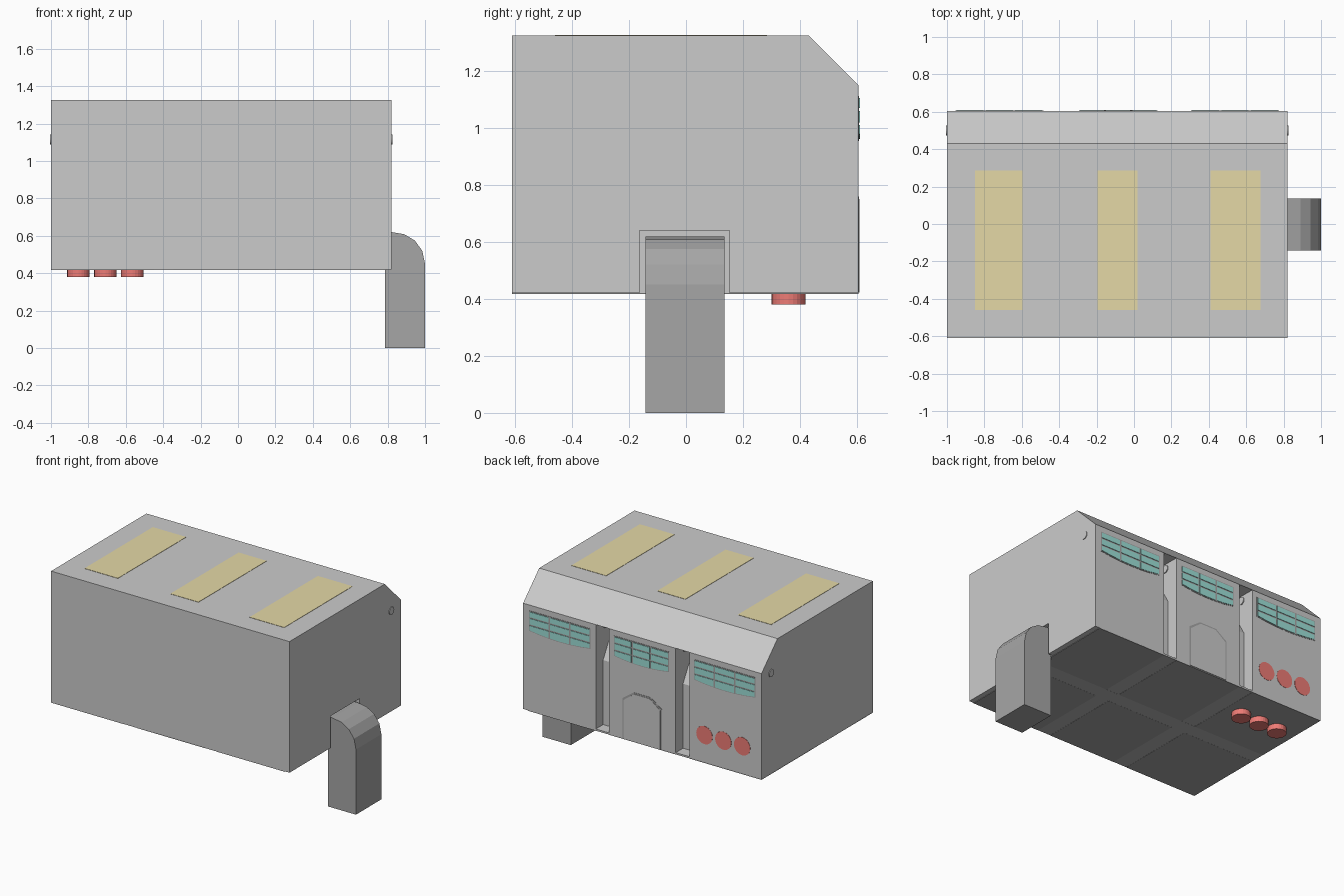
import bpy
import bmesh
from math import pi
from mathutils import Matrix

if "Cube" in bpy.data.objects:
    bpy.data.objects.remove(bpy.data.objects["Cube"])


def material(name, rgb):
    m = bpy.data.materials.new(name)
    m.diffuse_color = (*rgb, 1)
    m.use_nodes = True
    m.node_tree.nodes["Principled BSDF"].inputs["Base Color"].default_value = m.diffuse_color
    return m


DARK = material("dark_metal", (0.38, 0.38, 0.38))
MID = material("floor_strip_grey", (0.46, 0.46, 0.46))
RED = material("red", (0.85, 0.2, 0.18))
TEAL = material("teal_glass", (0.34, 0.75, 0.69))
YELLOW = material("yellow", (0.78, 0.69, 0.38))


def finish(name, bm, mat):
    bmesh.ops.recalc_face_normals(bm, faces=bm.faces)
    me = bpy.data.meshes.new(name)
    bm.to_mesh(me)
    bm.free()
    ob = bpy.data.objects.new(name, me)
    bpy.context.collection.objects.link(ob)
    if mat:
        me.materials.append(mat)
    return ob


def prism(name, pts, axis, a, b, mat=None):
    """Extrude a 2D outline along an axis (outline is yz for x, xz for y, xy for z)."""
    i = "xyz".index(axis)

    def at(p, d):
        c = list(p)
        c.insert(i, d)
        return c
    bm = bmesh.new()
    lo = [bm.verts.new(at(p, a)) for p in pts]
    hi = [bm.verts.new(at(p, b)) for p in pts]
    bm.faces.new(lo)
    bm.faces.new(hi)
    for k in range(len(pts)):
        n = (k + 1) % len(pts)
        bm.faces.new((lo[k], lo[n], hi[n], hi[k]))
    return finish(name, bm, mat)


def box(name, x0, x1, y0, y1, z0, z1, mat=None):
    return prism(name, [(x0, y0), (x1, y0), (x1, y1), (x0, y1)], "z", z0, z1, mat)


def disc(name, centre, radius, depth, axis, mat=None, sides=24):
    bm = bmesh.new()
    turn = {"x": Matrix.Rotation(pi / 2, 4, "Y"),
            "y": Matrix.Rotation(pi / 2, 4, "X"), "z": Matrix()}[axis]
    bmesh.ops.create_cone(bm, cap_ends=True, segments=sides, radius1=radius, radius2=radius,
                          depth=depth, matrix=Matrix.Translation(centre) @ turn)
    return finish(name, bm, mat)


X0, X1, YF, YB, Z0, Z1 = -1.0, 0.82, -0.61, 0.605, 0.42, 1.325
CHANNELS = [(-0.45, -0.345), (0.165, 0.265)]

# Main body with the sloped rear roof edge
body = prism("body", [(YF, Z0), (YB, Z0), (YB, 1.15), (0.43, Z1), (YF, Z1)], "x", X0, X1)


def cut(cutter):
    cutter.hide_render = True
    cutter.display_type = "WIRE"
    cutter.hide_set(True)
    mod = body.modifiers.new("cut", "BOOLEAN")
    mod.object = cutter
    mod.operation = "DIFFERENCE"
    mod.solver = "EXACT"


# Rear channels, each with a slanted buttress and bolts on the walls
for n, (a, b) in enumerate(CHANNELS):
    cut(box(f"channel_cutter_{n}", a, b, 0.42, 0.7, Z0 + 0.01, 1.15))
    prism(f"channel_buttress_{n}", [(0.415, 0.425), (0.525, 0.425), (0.525, 0.875), (0.46, 0.99),
                                    (0.415, 0.99)], "x", a - 0.002, b + 0.002)
    for x in (a, b):
        disc(f"channel_bolt_{n}", (x, 0.5, 1.115), 0.026, 0.012, "x")
for x in (X0, X1):
    disc("side_bolt", (x, 0.5, 1.115), 0.026, 0.01, "x")

# Recess and bent duct on the right side
cut(box("duct_recess_cutter", 0.79, 0.9, -0.163, 0.152, 0.3, 0.64))
prism("duct", [(0.785, 0), (1, 0), (1, 0.45), (0.985, 0.52), (0.945, 0.575), (0.89, 0.608),
               (0.82, 0.62), (0.785, 0.62)], "y", -0.142, 0.135, DARK)
bpy.data.objects["duct"].data.vertices.foreach_get  # profile stays flat shaded

# Floor: dark panels split by slightly lighter strips
xs = [X0, *CHANNELS[0], *CHANNELS[1], X1 - 0.035]
for i in range(0, 6, 2):
    for y0, y1 in ((YF, -0.05), (0.05, YB)):
        box("floor_panel", xs[i], xs[i + 1], y0, y1, Z0 - 0.003, Z0 + 0.004, DARK)
for a, b in CHANNELS:
    box("floor_cross_strip", a, b, YF, YB, Z0 - 0.002, Z0 + 0.004, MID)
box("floor_long_strip", X0, X1 - 0.035, -0.05, 0.05, Z0 - 0.0025, Z0 + 0.004, MID)

# Roof stripes
for a, b in ((-0.85, -0.595), (-0.195, 0.02), (0.41, 0.675)):
    box("roof_stripe", a, b, -0.46, 0.285, Z1 - 0.01, Z1 + 0.002, YELLOW)

# Rear windows: dark frame with a sagging lower edge and a grid of panes
for a, b in ((-0.955, -0.485), (-0.295, 0.125), (0.305, 0.775)):
    mid, half = (a + b) / 2, (b - a) / 2

    def sag(x):
        return 0.955 + 0.018 * ((x - mid) / half) ** 2

    lower = [(a + (b - a) * k / 6, sag(a + (b - a) * k / 6)) for k in range(7)]
    prism("window_frame", lower + [(b, 1.112), (a, 1.112)], "y", 0.59, 0.607, DARK)
    w = (b - a) / 3
    for c in range(3):
        p, q = a + c * w + 0.006, a + (c + 1) * w - 0.006
        for z0, z1 in ((1.07, 1.105), (1.02, 1.06)):
            box("window_pane", p, q, 0.6, 0.61, z0, z1, TEAL)
        low = [(x, sag(x) + 0.006) for x in (p, (p + q) / 2, q)]
        prism("window_pane", low + [(q, 1.01), (p, 1.01)], "y", 0.6, 0.61, TEAL)

# Rear door with a thin raised frame and clipped upper corners
door = [(0.06, 0.423), (0.06, 0.7), (-0.025, 0.76), (-0.155, 0.76), (-0.24, 0.7), (-0.24, 0.423)]
inner = [(-0.09 + (x + 0.09) * 0.93, z if z < 0.5 else z - 0.01) for x, z in door]
prism("door_frame", door, "y", 0.595, 0.607, DARK)
prism("door", inner, "y", 0.595, 0.609)

# Red discs on the rear wall and red pods under the floor
for x in (-0.853, -0.709, -0.565):
    disc("rear_red_disc", (x, YB, 0.61), 0.062, 0.004, "y", RED)
    disc("floor_red_pod", (x, 0.36, 0.402), 0.06, 0.044, "z", RED)
